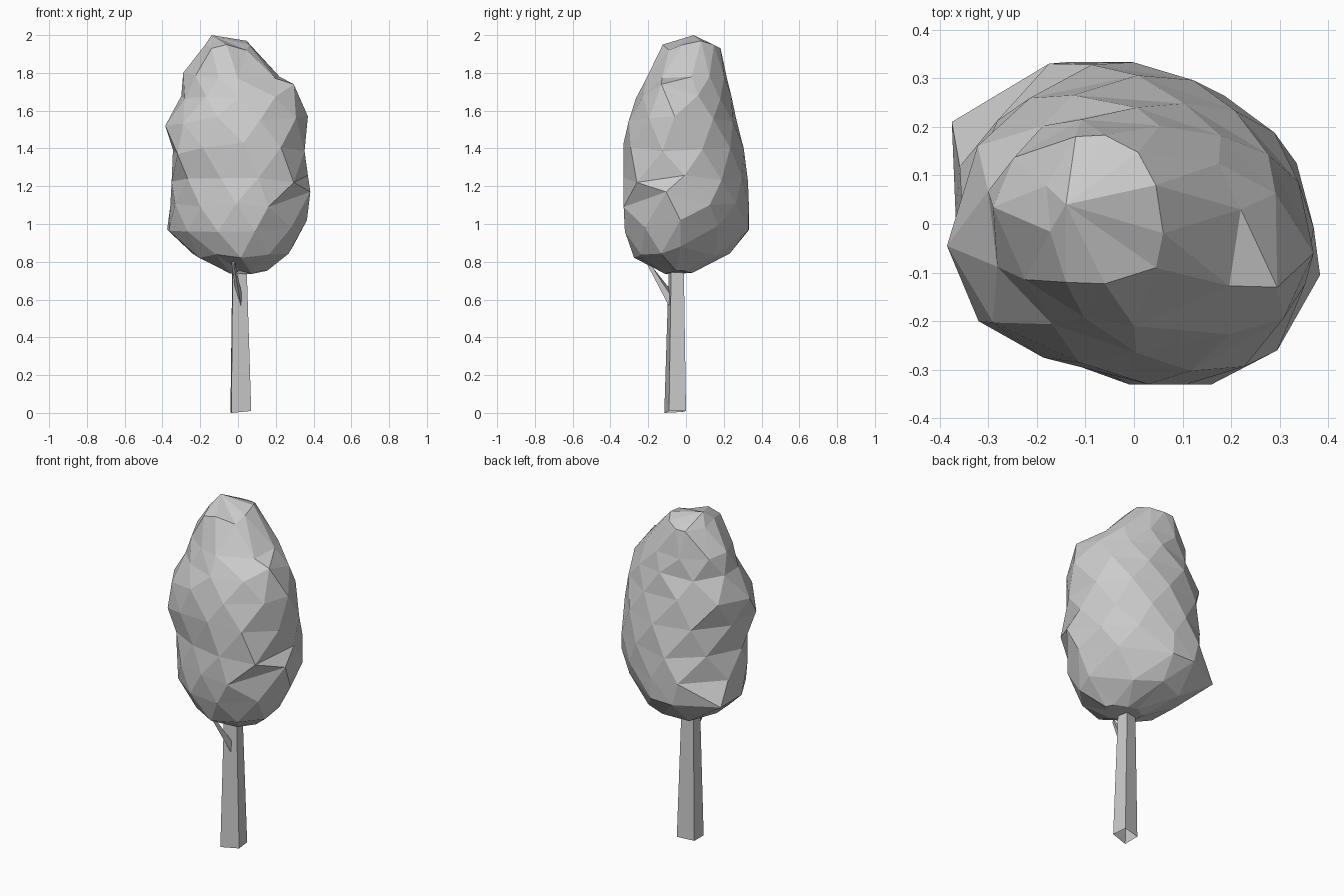
import bpy, bmesh, math
from mathutils import Vector

if "Cube" in bpy.data.objects:
    bpy.data.objects.remove(bpy.data.objects["Cube"])


def loft(name, rings, stagger=False, bottom=True):
    """Skin a list of equal-length point loops, capping the ends."""
    bm = bmesh.new()
    loops = [[bm.verts.new(p) for p in ring] for ring in rings]
    n = len(loops[0])
    for k, (a, b) in enumerate(zip(loops, loops[1:])):
        for i in range(n):
            j = (i + 1) % n
            if not stagger:
                bm.faces.new((a[i], a[j], b[j], b[i]))
            elif k % 2 == 0:
                bm.faces.new((a[i], a[j], b[i]))
                bm.faces.new((a[j], b[j], b[i]))
            else:
                bm.faces.new((a[i], a[j], b[j]))
                bm.faces.new((a[i], b[j], b[i]))
    if bottom:
        bm.faces.new(loops[0][::-1])
    bm.faces.new(loops[-1])
    return name, bm


def finish(name, bm):
    bmesh.ops.recalc_face_normals(bm, faces=bm.faces[:])
    mesh = bpy.data.meshes.new(name)
    bm.to_mesh(mesh)
    bm.free()
    ob = bpy.data.objects.new(name, mesh)
    bpy.context.collection.objects.link(ob)
    return ob


# Leafy crown: rings of (z, x min, x max, y min, y max), slightly skewed ovals
SIDES = 10
levels = [
    (0.745, -0.06, 0.14, -0.11, 0.04),
    (0.83, -0.22, 0.25, -0.27, 0.22),
    (0.96, -0.34, 0.335, -0.315, 0.32),
    (1.10, -0.355, 0.37, -0.32, 0.32),
    (1.24, -0.345, 0.37, -0.305, 0.315),
    (1.40, -0.345, 0.36, -0.315, 0.30),
    (1.55, -0.37, 0.355, -0.30, 0.265),
    (1.67, -0.30, 0.31, -0.26, 0.235),
    (1.78, -0.28, 0.23, -0.205, 0.215),
    (1.94, -0.18, 0.06, -0.12, 0.18),
]
rings = []
for k, (z, x0, x1, y0, y1) in enumerate(levels):
    ring = []
    for i in range(SIDES):
        t = math.tau * (i + 0.5 * (k % 2)) / SIDES
        r = 1.02 - 0.055 * math.sin(2 * t)
        ring.append(((x0 + x1) / 2 + (x1 - x0) / 2 * r * math.cos(t),
                     (y0 + y1) / 2 + (y1 - y0) / 2 * r * math.sin(t),
                     z + 0.01 * math.sin(3 * i + 2 * k)))
    rings.append(ring)
name, crown = loft("leaf_crown", rings, stagger=True)

# Crown peak
cap = max(crown.faces, key=lambda f: f.calc_center_median().z)
peak = bmesh.ops.poke(crown, faces=[cap])["verts"][0]
peak.co = (-0.14, 0.04, 2.0)

# Irregular lumps: pull the nearest crown corner, dragging its neighbours a little
lumps = [
    (-0.375, 0.21, 0.97), (-0.385, -0.045, 1.52), (0.335, 0.125, 1.10),
    (0.383, -0.105, 1.17), (0.37, -0.06, 1.57), (0.295, -0.26, 1.22),
    (0.16, -0.33, 1.09), (0.03, -0.33, 1.43), (-0.32, -0.20, 1.37),
    (-0.175, 0.33, 1.10), (0.0, 0.33, 0.97), (0.295, -0.13, 1.74),
    (-0.29, 0.035, 1.80), (0.22, 0.03, 1.78), (0.0, -0.21, 1.77),
    (0.045, 0.08, 1.97), (-0.14, -0.12, 1.93), (0.045, -0.09, 1.92),
    (-0.12, 0.18, 1.93), (0.365, -0.03, 1.02), (0.29, -0.03, 0.88),
]
free = [v for v in crown.verts if v is not peak]
for p in map(Vector, lumps):
    v = min(free, key=lambda q: (q.co - p).length)
    shift = p - v.co
    v.co = p
    free.remove(v)
    if p.z < 1.5:
        for e in v.link_edges:
            other = e.other_vert(v)
            if other in free:
                other.co += Vector((shift.x, shift.y, shift.z)) * 0.25
for v in free:  # keep the overall outline
    v.co.x = max(-0.38, min(0.38, v.co.x))
    v.co.y = max(-0.33, min(0.333, v.co.y))
finish(name, crown)

# Four-sided tapered trunk, open underneath, running up into the crown
base = [(-0.035, -0.115, 0.0), (0.07, -0.09, 0.01),
        (0.06, 0.0, 0.01), (-0.04, -0.02, 0.005)]
top = [(-0.028, -0.09, 0.8), (0.045, -0.078, 0.8),
       (0.037, -0.012, 0.8), (-0.03, -0.025, 0.8)]
finish(*loft("trunk", [base, top], bottom=False))

# Small side branch reaching forward into the crown
root = [(-0.014, -0.08, 0.65), (0.016, -0.09, 0.565), (0.022, -0.08, 0.62)]
tip = [(-0.036, -0.20, 0.80), (-0.022, -0.205, 0.785), (-0.018, -0.195, 0.80)]
finish(*loft("branch", [root, tip]))
